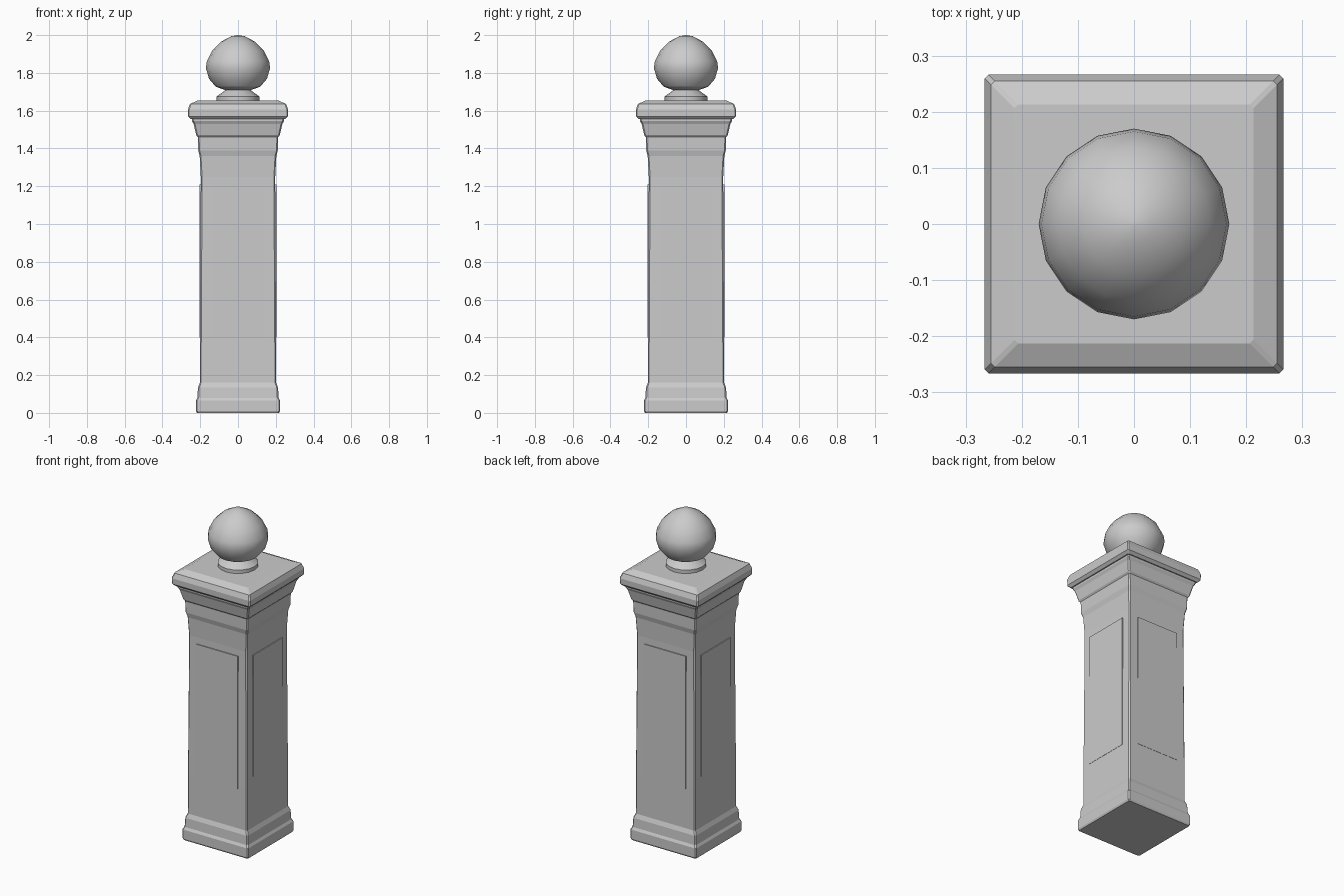
import bpy, bmesh, math

if "Cube" in bpy.data.objects:
    bpy.data.objects.remove(bpy.data.objects["Cube"])

stone = bpy.data.materials.new("grey_stone")
stone.diffuse_color = (0.6, 0.6, 0.6, 1)
stone.use_nodes = True
stone.node_tree.nodes["Principled BSDF"].inputs["Base Color"].default_value = stone.diffuse_color


def loft(name, rings, smooth=False):
    """Skin a list of equal-length rings and close both ends."""
    bm = bmesh.new()
    loops = [[bm.verts.new(p) for p in ring] for ring in rings]
    n = len(loops[0])
    for a, b in zip(loops, loops[1:]):
        for i in range(n):
            j = (i + 1) % n
            bm.faces.new((a[i], a[j], b[j], b[i]))
    bm.faces.new(loops[0][::-1])
    bm.faces.new(loops[-1])
    bmesh.ops.recalc_face_normals(bm, faces=bm.faces[:])
    mesh = bpy.data.meshes.new(name)
    bm.to_mesh(mesh)
    bm.free()
    mesh.materials.append(stone)
    ob = bpy.data.objects.new(name, mesh)
    bpy.context.collection.objects.link(ob)
    if smooth:
        bpy.ops.object.select_all(action='DESELECT')
        ob.select_set(True)
        bpy.context.view_layer.objects.active = ob
        bpy.ops.object.shade_smooth_by_angle(angle=math.radians(30))
    return ob


def square(h, z, c=0.007):
    """Square ring with slightly clipped corners."""
    k = h - c
    return [(h, -k, z), (h, k, z), (k, h, z), (-k, h, z),
            (-h, k, z), (-h, -k, z), (-k, -h, z), (k, -h, z)]


def circle(r, z, n=16):
    return [(r * math.cos(2 * math.pi * i / n), r * math.sin(2 * math.pi * i / n), z)
            for i in range(n)]


# Plinth, shaft and flared collar
post = [(0.218, 0), (0.223, 0.01), (0.223, 0.065), (0.215, 0.08), (0.212, 0.135),
        (0.202, 0.16), (0.2015, 0.4), (0.197, 1.21), (0.197, 1.25), (0.203, 1.36),
        (0.211, 1.39), (0.213, 1.46), (0.221, 1.47), (0.235, 1.53), (0.243, 1.545),
        (0.243, 1.56)]
loft("post", [square(h, z) for h, z in post])

# Cap slab with sloped rim
cap = [(0.25, 1.555), (0.265, 1.57), (0.266, 1.605), (0.255, 1.635), (0.213, 1.654)]
loft("cap", [square(h, z) for h, z in cap])

# Finial collar and pointed ball
collar = [(0.113, 1.65), (0.113, 1.675), (0.065, 1.71), (0.065, 1.73)]
loft("finial_collar", [circle(r, z) for r, z in collar], True)
ball = [(0.07, 1.71), (0.118, 1.727), (0.153, 1.768), (0.17, 1.825), (0.165, 1.862),
        (0.136, 1.92), (0.09, 1.965), (0.036, 1.994), (0.004, 2.0)]
loft("finial_ball", [circle(r, z) for r, z in ball], True)

# Thin raised panel on each side of the shaft
for i, side in enumerate(("front", "right", "back", "left")):
    rings = [[(-0.14, y, 0.4), (0.14, y, 0.4), (0.14, y, 1.21), (-0.14, y, 1.21)]
             for y in (-0.1945, -0.203)]
    panel = loft(side + "_panel", rings)
    panel.rotation_euler.z = i * math.pi / 2
